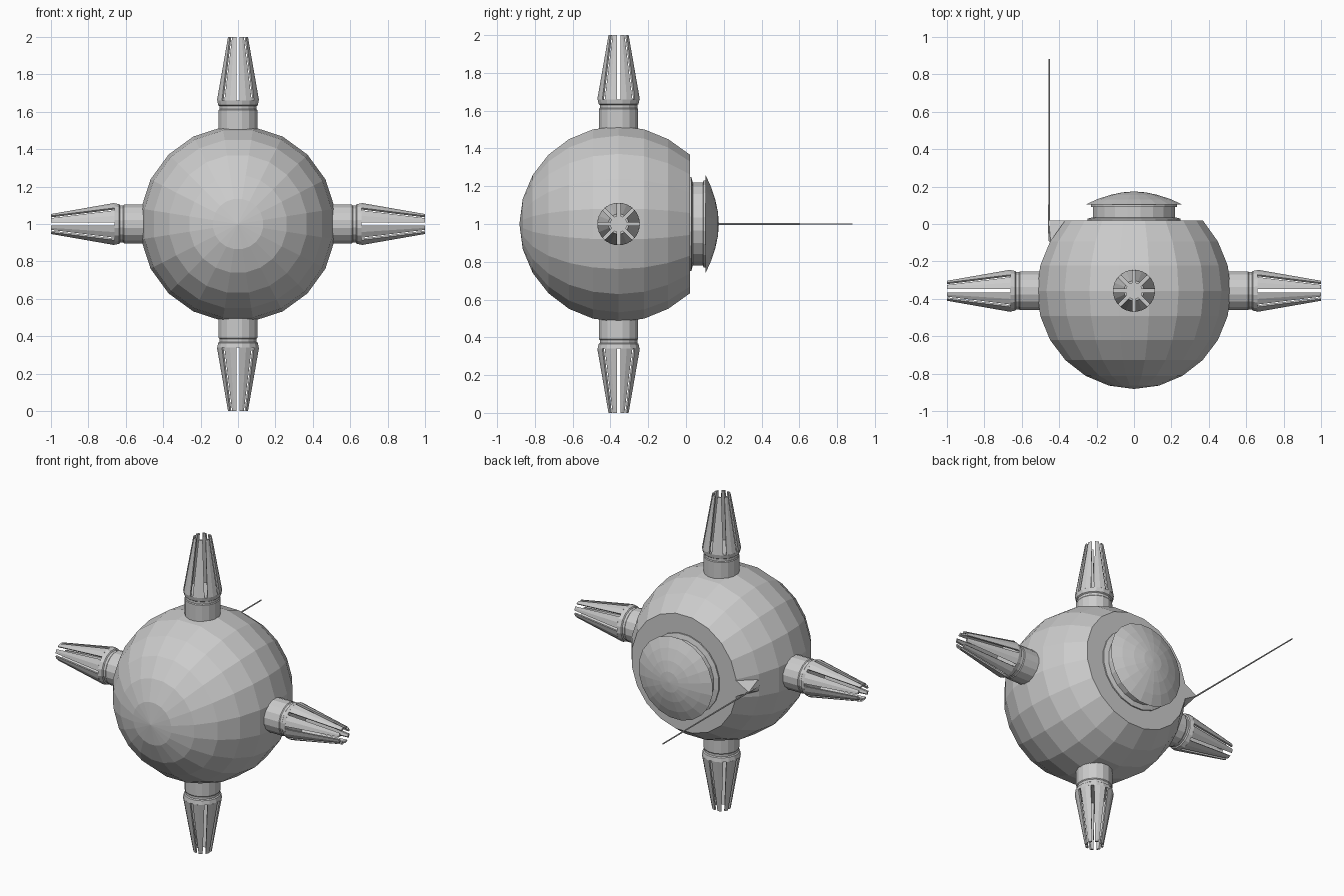
import bpy, bmesh
from math import pi, sin, cos, asin, radians
from mathutils import Vector, Matrix

if "Cube" in bpy.data.objects:
    bpy.data.objects.remove(bpy.data.objects["Cube"])

CENTRE = Vector((0, -0.357, 1))


def finish(name, bm, matrix=None):
    if matrix:
        bm.transform(matrix)
    bmesh.ops.recalc_face_normals(bm, faces=bm.faces)
    mesh = bpy.data.meshes.new(name)
    bm.to_mesh(mesh)
    bm.free()
    obj = bpy.data.objects.new(name, mesh)
    bpy.context.collection.objects.link(obj)
    return obj


def aim(direction, origin):
    """Place local +Z along a direction."""
    return Matrix.Translation(origin) @ Vector(direction).to_track_quat('Z', 'Y').to_matrix().to_4x4()


def lathe(name, profile, sides, matrix):
    """Spin (radius, height) points about local Z; the ends are capped."""
    bm = bmesh.new()
    rings = []
    for r, h in profile:
        n = 1 if r == 0 else sides
        rings.append([bm.verts.new((r * cos((i + .5) * 2 * pi / sides),
                                    r * sin((i + .5) * 2 * pi / sides), h)) for i in range(n)])
    for a, b in zip(rings, rings[1:]):
        for i in range(sides):
            j = (i + 1) % sides
            quad = [a[i % len(a)], a[j % len(a)], b[j % len(b)], b[i % len(b)]]
            bm.faces.new(list(dict.fromkeys(quad)))
    for end in (rings[0], rings[-1]):
        if len(end) > 1:
            bm.faces.new(end)
    return finish(name, bm, matrix)


def claws(name, matrix):
    """Eight thin tapering fingers separated by constant-width slits."""
    bm = bmesh.new()
    levels = [(.113, .66), (.054, 1.0)]
    wall, half_gap = .012, .009
    for k in range(8):
        mid = (k + .5) * pi / 4
        rows = []
        for r, h in levels:
            row = []
            for rad in (r, r - wall):
                spread = pi / 8 - asin(half_gap / rad)
                row.append([bm.verts.new((rad * cos(mid + s * spread), rad * sin(mid + s * spread), h))
                            for s in (-1, 0, 1)])
            rows.append(row[0] + row[1][::-1])
        low, high = rows
        bm.faces.new(low)
        bm.faces.new(high)
        for i in range(6):
            j = (i + 1) % 6
            bm.faces.new((low[i], low[j], high[j], high[i]))
    return finish(name, bm, matrix)


# Faceted ball with a flat back
R = .525
ball = [(0, -R)] + [(R * cos(radians(a)), R * sin(radians(a))) for a in range(-75, 31, 15)]
ball.append((.372, .377))
lathe("ball_body", ball, 20, aim((0, 1, 0), CENTRE))

# Hatch on the flat back: flange, neck and shallow dome
back = aim((0, 1, 0), (0, 0, 1))
lathe("hatch_neck", [(.253, .015), (.253, .028), (.223, .036), (.223, .09), (.232, .092), (.232, .106)], 20, back)
lathe("hatch_dome", [(.22, .104), (.262, .104), (.2, .132), (.13, .155), (.065, .169), (0, .174)], 20, back)

# Four arms, each a post with a collar and slitted claws
for label, d in {"right": (1, 0, 0), "left": (-1, 0, 0), "upper": (0, 0, 1), "lower": (0, 0, -1)}.items():
    m = aim(d, CENTRE)
    lathe(label + "_arm_post",
          [(.105, .44), (.105, .61), (.101, .615), (.101, .63), (.108, .635), (.113, .66)], 16, m)
    claws(label + "_arm_claws", m)

# Wedge bracket on the rim carrying the antenna
bm = bmesh.new()
for co in [(-.355, .02, .942), (-.355, .02, 1.058), (-.456, .02, 1),
           (-.445, -.1, .96), (-.445, -.1, 1.04), (-.456, -.09, 1), (-.35, -.08, 1)]:
    bm.verts.new(co)
bmesh.ops.convex_hull(bm, input=bm.verts)
finish("antenna_bracket", bm)
lathe("antenna", [(.005, -.05), (.004, .882)], 8, aim((0, 1, 0), (-.454, 0, 1)))
